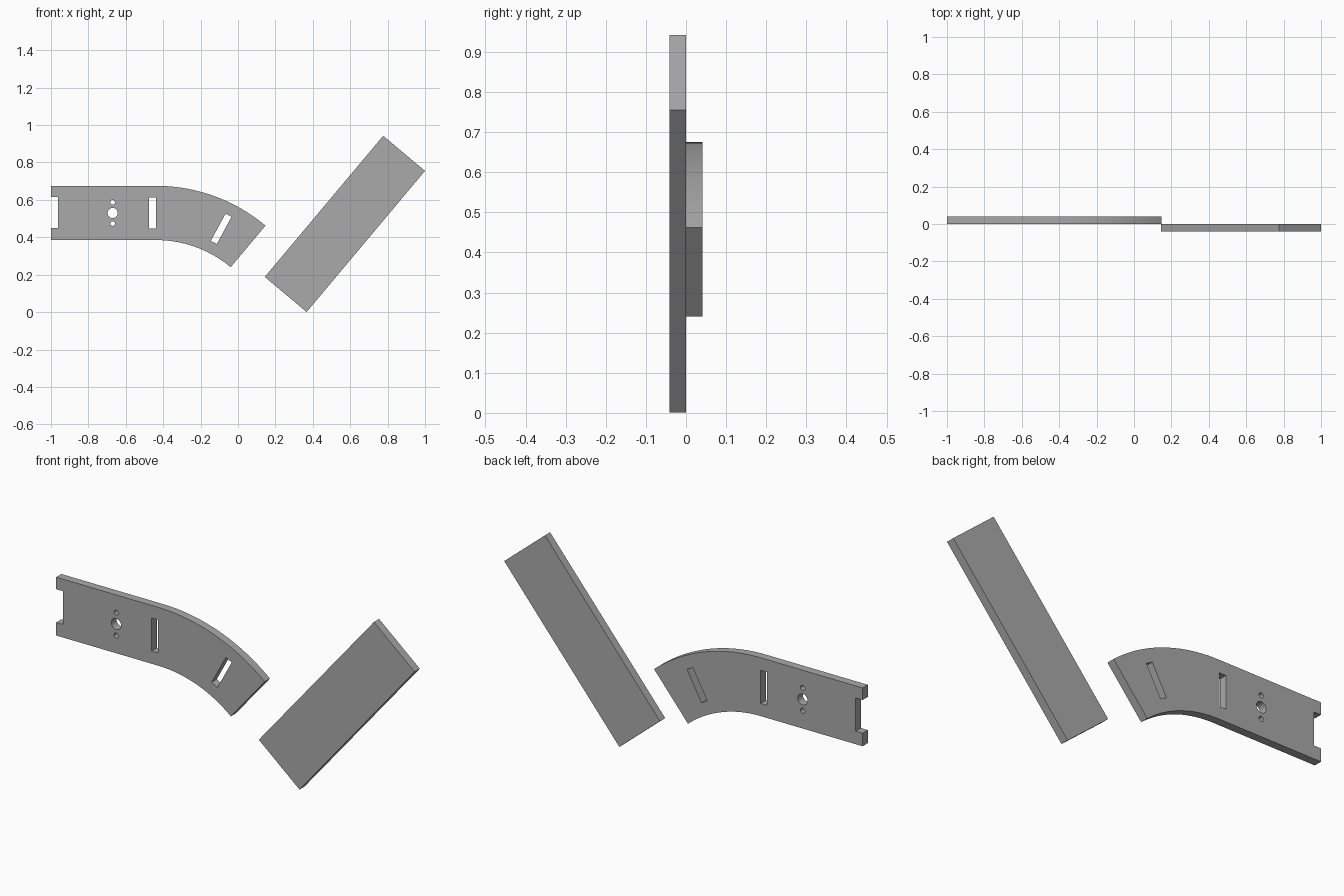
import bpy
import bmesh
from math import sin, cos, radians
from mathutils import Matrix, Vector

cube = bpy.data.objects.get("Cube")
if cube:
    bpy.data.objects.remove(cube)

THICK = 0.041
grey = bpy.data.materials.new("plain grey")
grey.use_nodes = True
COLOUR = (0.4, 0.4, 0.4, 1)
grey.diffuse_color = COLOUR
grey.node_tree.nodes["Principled BSDF"].inputs["Base Color"].default_value = COLOUR


def circle(x, z, r, n=32):
    return [(x + r * cos(radians(360 * i / n)), z + r * sin(radians(360 * i / n))) for i in range(n)]


def rectangle(x, z, w, h, tilt=0):
    """Corners of a w by h rectangle, tilted clockwise in degrees."""
    c, s = cos(radians(tilt)), sin(radians(tilt))
    return [(x + a * w / 2 * c + b * h / 2 * s, z - a * w / 2 * s + b * h / 2 * c)
            for a, b in ((-1, -1), (1, -1), (1, 1), (-1, 1))]


def plate(name, loops, y):
    """Flat plate from an outline and its holes, centred on depth y."""
    curve = bpy.data.curves.new(name, 'CURVE')
    curve.dimensions = '2D'
    curve.fill_mode = 'BOTH'
    curve.extrude = THICK / 2
    for loop in loops:
        spline = curve.splines.new('POLY')
        spline.points.add(len(loop) - 1)
        for point, (x, z) in zip(spline.points, loop):
            point.co = (x, z, 0, 1)
        spline.use_cyclic_u = True
    source = bpy.data.objects.new(name + "_outline", curve)
    bpy.context.collection.objects.link(source)
    bpy.context.view_layer.update()
    mesh = bpy.data.meshes.new_from_object(source.evaluated_get(bpy.context.evaluated_depsgraph_get()))
    bpy.data.objects.remove(source)

    # Stand the plate upright and weld its rims
    mesh.transform(Matrix.Translation(Vector((0, y, 0))) @ Matrix.Rotation(radians(90), 4, 'X'))
    bm = bmesh.new()
    bm.from_mesh(mesh)
    bmesh.ops.remove_doubles(bm, verts=bm.verts, dist=0.0001)
    bmesh.ops.recalc_face_normals(bm, faces=bm.faces)
    bm.to_mesh(mesh)
    bm.free()
    mesh.materials.clear()
    mesh.materials.append(grey)
    obj = bpy.data.objects.new(name, mesh)
    bpy.context.collection.objects.link(obj)
    bpy.ops.object.select_all(action='DESELECT')
    obj.select_set(True)
    bpy.context.view_layer.objects.active = obj
    bpy.ops.object.shade_smooth_by_angle(angle=radians(30))
    return obj


# Bent arm: straight run, 40 degree bend, notch in the free end
BX, BZ, MID = -0.438, -0.235, 0.53


def bend(r):
    return [(BX + r * sin(radians(a)), BZ + r * cos(radians(a))) for a in range(0, 41, 2)]


notch = [(-1, 0.385), (-1, 0.45), (-0.962, 0.45), (-0.962, 0.615), (-1, 0.615), (-1, 0.675)]
arm = notch + bend(0.91) + bend(0.62)[::-1]
slot_a = rectangle(-0.457, MID, 0.036, 0.165)
slot_b = rectangle(-0.09, 0.445, 0.036, 0.165, 28.5)
holes = [circle(-0.67, MID, 0.027)] + [circle(-0.67, MID + s * 0.057, 0.0125, 20) for s in (-1, 1)]
plate("bent_arm", [arm, slot_a, slot_b] + holes, THICK / 2)

# Separate straight board, set in front of the arm
plate("straight_board", [rectangle(0.5715, 0.4715, 0.292, 0.985, 40)], -THICK / 2)
